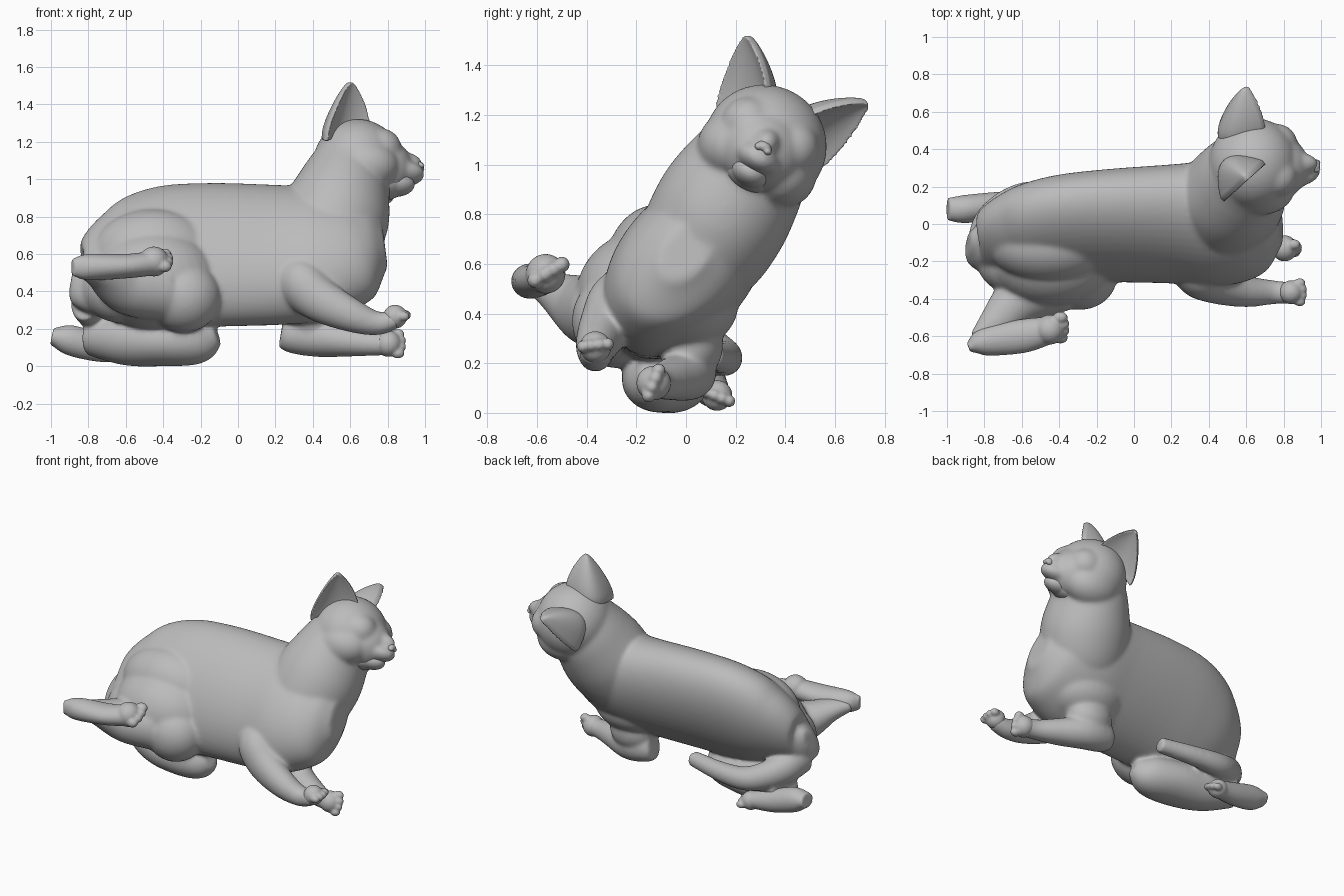
import bpy, bmesh, math
from mathutils import Vector, Matrix

cube = bpy.data.objects.get("Cube")
if cube:
    bpy.data.objects.remove(cube, do_unlink=True)

fur = bpy.data.materials.new("plain grey")
fur.use_nodes = True
GREY = (0.5, 0.5, 0.5, 1)
fur.diffuse_color = GREY
fur.node_tree.nodes["Principled BSDF"].inputs["Base Color"].default_value = GREY


def finish(name, bm, voxel=0.008, smooth=4):
    """Turn a bmesh of overlapping lumps into one smooth skin."""
    bmesh.ops.recalc_face_normals(bm, faces=bm.faces)
    mesh = bpy.data.meshes.new(name)
    bm.to_mesh(mesh)
    bm.free()
    mesh.materials.append(fur)
    mesh.shade_smooth()
    ob = bpy.data.objects.new(name, mesh)
    bpy.context.collection.objects.link(ob)
    if voxel:
        remesh = ob.modifiers.new("skin", "REMESH")
        remesh.mode = "VOXEL"
        remesh.voxel_size = voxel
        remesh.use_smooth_shade = True
        relax = ob.modifiers.new("relax", "SMOOTH")
        relax.factor = 0.5
        relax.iterations = smooth


def blob(bm, centre, radii, frame=Matrix()):
    m = frame @ Matrix.Translation(centre) @ Matrix.Diagonal((*radii, 1))
    bmesh.ops.create_uvsphere(bm, u_segments=32, v_segments=20, radius=1, matrix=m)


def spline(stations, steps=6):
    """Catmull-Rom interpolation of station tuples."""
    p = [Vector(s) for s in stations]
    p = [2 * p[0] - p[1]] + p + [2 * p[-1] - p[-2]]
    out = []
    for a, b, c, d in zip(p, p[1:], p[2:], p[3:]):
        for i in range(steps):
            t = i / steps
            out.append(0.5 * (2 * b + (c - a) * t + (2 * a - 5 * b + 4 * c - d) * t * t
                              + (3 * b - a - 3 * c + d) * t ** 3))
    return out + [p[-2]]


def bridge(bm, rings):
    """Skin a list of closed rings and cap both ends."""
    n = len(rings[0])
    for r, q in zip(rings, rings[1:]):
        for k in range(n):
            m = (k + 1) % n
            bm.faces.new((r[k], r[m], q[m], q[k]))
    bm.faces.new(rings[0])
    bm.faces.new(rings[-1])


def loft(bm, stations, shear=0, ref=(0, 0, 1), sides=48):
    """Tube through (x, y, z, side radius, up radius) stations."""
    path = spline(stations)
    rings = []
    for i, s in enumerate(path):
        ahead, behind = path[min(i + 1, len(path) - 1)], path[max(i - 1, 0)]
        tangent = Vector(ahead[:3]) - Vector(behind[:3])
        side = Vector(ref).cross(tangent).normalized()
        up = tangent.cross(side).normalized()
        ring = []
        for k in range(sides):
            a = math.tau * k / sides
            h = math.sin(a) * s[4]
            ring.append(bm.verts.new(Vector(s[:3]) + up * h
                                     + side * (math.cos(a) * s[3] + shear * h)))
        rings.append(ring)
    bridge(bm, rings)


def paw(bm, centre, forward, spread, r):
    f, s = Vector(forward).normalized(), Vector(spread).normalized()
    c = Vector(centre)
    blob(bm, c, (r, r, r))
    for i in (-1.5, -0.5, 0.5, 1.5):
        reach = 0.9 - 0.12 * abs(i)
        blob(bm, c + f * r * reach + s * r * 0.52 * i, (r * 0.5, r * 0.4, r * 0.4))


def ear(bm, side):
    """Closed cup: a bulging back sheet and a shallower hollow front sheet."""
    tip = Vector((-0.06, side * 0.28, 0.345))
    outer = Vector((-0.18, side * 0.24, 0.05))
    inner = Vector((0.03, side * 0.1, 0.19))
    back = (inner - outer).cross(tip - outer).normalized()
    if back.x > 0:
        back.negate()
    mid, half = (outer + inner) / 2, (inner - outer) / 2
    across = [k / 6 - 1 for k in range(13)]
    rings = []
    for i in range(-2, 15):
        t = i / 14
        w = (1 - max(t, 0) ** 1.4) ** 0.85 + 0.06
        loop = [(s, 0.13, 0.016) for s in across] + [(s, 0.05, -0.016) for s in across[::-1]]
        rings.append([bm.verts.new(HEAD @ (mid.lerp(tip, t) + half * w * s
                                           + back * (depth * w * (1 - s * s) + gap)))
                      for s, depth, gap in loop])
    bridge(bm, rings)


# Head frame, tipped towards the left shoulder
HEAD = Matrix.Translation((0.66, 0.32, 1.08)) @ Matrix.Rotation(math.radians(-29), 4, "X")

# Torso and neck
bm = bmesh.new()
loft(bm, [(-0.89, -0.11, 0.47, 0.06, 0.08), (-0.8, -0.11, 0.46, 0.15, 0.19),
          (-0.6, -0.07, 0.52, 0.23, 0.315), (-0.4, -0.03, 0.575, 0.255, 0.38),
          (-0.15, -0.01, 0.595, 0.27, 0.385), (0.2, 0, 0.595, 0.29, 0.375),
          (0.42, 0, 0.6, 0.31, 0.36), (0.6, 0, 0.62, 0.28, 0.31),
          (0.71, 0, 0.64, 0.21, 0.24), (0.785, 0, 0.65, 0.1, 0.12)], shear=0.35)
loft(bm, [(0.42, -0.03, 0.48, 0.14, 0.14), (0.46, 0.04, 0.62, 0.25, 0.26),
          (0.52, 0.14, 0.8, 0.28, 0.29), (0.57, 0.24, 0.97, 0.255, 0.245),
          (0.61, 0.3, 1.1, 0.21, 0.2)], ref=(1, 0, 0))
blob(bm, (0.4, -0.02, 0.43), (0.28, 0.23, 0.18))

# Skull, brow, cheeks and muzzle
blob(bm, (-0.02, 0, 0), (0.24, 0.25, 0.24), HEAD)
blob(bm, (0.12, 0, -0.03), (0.155, 0.17, 0.16), HEAD)
blob(bm, (0.21, 0, 0.005), (0.115, 0.06, 0.065), HEAD)
blob(bm, (0.2, 0, -0.06), (0.14, 0.1, 0.065), HEAD)
for side in (-1, 1):
    blob(bm, (0.1, side * 0.1, 0.04), (0.115, 0.11, 0.11), HEAD)
    blob(bm, (0.01, side * 0.11, -0.07), (0.19, 0.145, 0.14), HEAD)

# Right hind thigh and folded shank
blob(bm, (-0.44, -0.18, 0.46), (0.34, 0.265, 0.27))
blob(bm, (-0.45, -0.11, 0.6), (0.33, 0.21, 0.24))
blob(bm, (-0.62, -0.2, 0.42), (0.22, 0.18, 0.19))
blob(bm, (-0.29, -0.28, 0.37), (0.2, 0.18, 0.19))
loft(bm, [(-0.4, -0.32, 0.4, 0.15, 0.16), (-0.6, -0.4, 0.42, 0.14, 0.14),
          (-0.74, -0.53, 0.49, 0.095, 0.075), (-0.84, -0.62, 0.52, 0.05, 0.04)])

# Left hind leg folded beneath the body
loft(bm, [(-0.11, -0.14, 0.17, 0.05, 0.06), (-0.21, -0.12, 0.14, 0.13, 0.125),
          (-0.4, -0.09, 0.135, 0.165, 0.135), (-0.6, -0.04, 0.145, 0.145, 0.14),
          (-0.8, 0.04, 0.16, 0.1, 0.1)])

# Front legs, each starting inside the chest
loft(bm, [(0.27, -0.15, 0.52, 0.08, 0.1), (0.33, -0.26, 0.45, 0.12, 0.13),
          (0.43, -0.32, 0.36, 0.105, 0.12), (0.6, -0.36, 0.275, 0.085, 0.092),
          (0.74, -0.365, 0.23, 0.065, 0.065), (0.85, -0.37, 0.25, 0.058, 0.05)])
loft(bm, [(0.23, 0.02, 0.18, 0.07, 0.08), (0.29, 0.02, 0.17, 0.095, 0.1),
          (0.42, 0.01, 0.155, 0.105, 0.105), (0.58, -0.06, 0.135, 0.09, 0.085),
          (0.72, -0.11, 0.12, 0.065, 0.065), (0.82, -0.13, 0.12, 0.06, 0.06)])
blob(bm, (0.39, 0.02, 0.27), (0.16, 0.13, 0.14))

# Tail curled round the left side
loft(bm, [(-0.82, -0.14, 0.34, 0.08, 0.1), (-0.76, 0.02, 0.29, 0.09, 0.1),
          (-0.6, 0.14, 0.23, 0.08, 0.08), (-0.4, 0.15, 0.22, 0.065, 0.065),
          (-0.12, 0.1, 0.23, 0.05, 0.05)])
finish("body", bm, 0.01, 24)

# Chin, leaving the mouth as a crease under the muzzle
bm = bmesh.new()
blob(bm, (0.18, 0, -0.125), (0.105, 0.08, 0.06), HEAD)
blob(bm, (0.1, 0, -0.13), (0.13, 0.11, 0.075), HEAD)
finish("chin", bm, 0.007, 6)

# Nose
bm = bmesh.new()
blob(bm, (0.305, 0, -0.01), (0.03, 0.032, 0.022), HEAD)
for side in (-1, 1):
    blob(bm, (0.315, side * 0.02, -0.02), (0.022, 0.018, 0.015), HEAD)
finish("nose", bm, 0.005, 3)

# Eyes and ears
for side, label in ((-1, "right"), (1, "left")):
    bm = bmesh.new()
    turn = HEAD @ Matrix.Translation((0.18, side * 0.115, 0.045)) @ Matrix.Rotation(side * 0.45, 4, "Z")
    blob(bm, (0, 0, 0), (0.028, 0.048, 0.048), turn)
    finish(label + "_eye", bm, 0)
    bm = bmesh.new()
    ear(bm, side)
    finish(label + "_ear", bm, 0.006, 6)

# Front paws
bm = bmesh.new()
paw(bm, (0.84, -0.365, 0.265), (1, 0, 0.15), (0, 1, 0.1), 0.064)
finish("right_front_paw", bm)
bm = bmesh.new()
paw(bm, (0.805, -0.13, 0.12), (1, 0, 0), (0, 0.4, 1), 0.07)
finish("left_front_paw", bm)

# Hind feet
bm = bmesh.new()
loft(bm, [(-0.885, -0.66, 0.53, 0.025, 0.045), (-0.8, -0.63, 0.53, 0.075, 0.07),
          (-0.6, -0.6, 0.535, 0.09, 0.065), (-0.46, -0.57, 0.55, 0.075, 0.065)])
paw(bm, (-0.45, -0.565, 0.56), (1, 0.2, 0.1), (0, 0.85, 0.5), 0.08)
finish("right_hind_foot", bm)
bm = bmesh.new()
loft(bm, [(-0.995, 0.08, 0.16, 0.06, 0.045), (-0.9, 0.08, 0.14, 0.075, 0.08),
          (-0.75, 0.1, 0.1, 0.07, 0.075), (-0.6, 0.12, 0.075, 0.06, 0.055)])
paw(bm, (-0.59, 0.125, 0.07), (1, 0.1, -0.1), (0, 1, -0.4), 0.062)
finish("left_hind_foot", bm)
